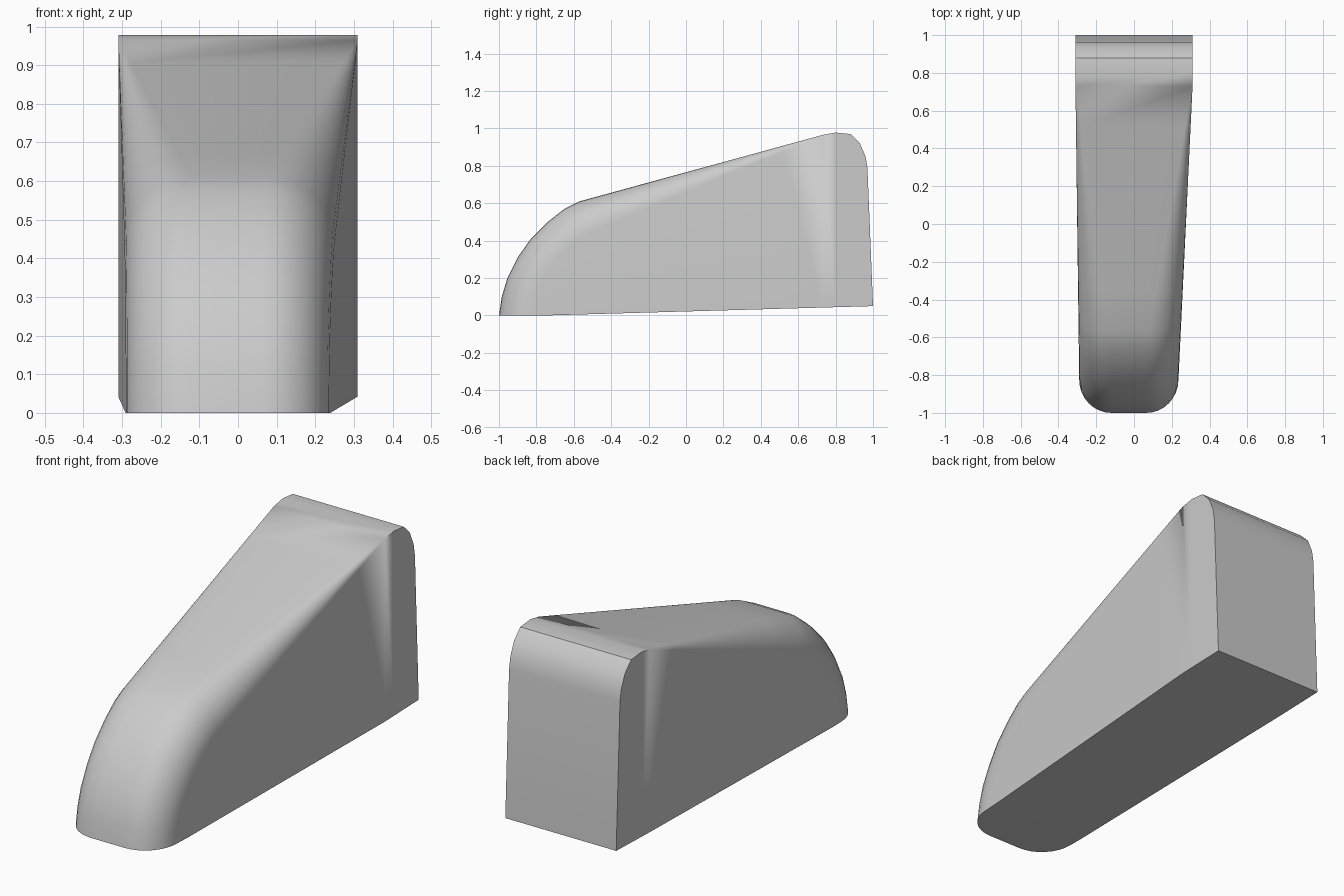
import bpy, bmesh, math
from mathutils import Vector

cube = bpy.data.objects.get("Cube")
if cube:
    bpy.data.objects.remove(cube, do_unlink=True)

grey = bpy.data.materials.new("plain grey")
grey.use_nodes = True
colour = (0.6, 0.6, 0.6, 1)
grey.diffuse_color = colour
grey.node_tree.nodes["Principled BSDF"].inputs["Base Color"].default_value = colour

# Side profile (y, z): round nose, sloping top, rounded crest, back wall
nose = [(-1, 0), (-.985, .1), (-.955, .2), (-.9, .31), (-.83, .41),
        (-.74, .5), (-.65, .57), (-.57, .61)]
crest = [(.73, .965), (.8, .978), (.88, .97), (.93, .92), (.96, .85), (.97, .79), (1, .05)]
slope = [tuple(Vector(nose[-1]).lerp(Vector(crest[0]), t / 6)) for t in range(1, 6)]
profile = nose + slope + crest
STEPS = 8


def wall_x(side, y):
    """Side wall position: widens from the nose to the back."""
    t = min(max((y + .83) / 1.56, 0), 1)
    return .235 + .075 * t if side > 0 else -(.29 + .02 * t)


def floor_z(y):
    return .05 * max(0, (y + .75) / 1.75)


def rib(i):
    """Cross-section at one profile point, rounded over at both ends."""
    y, z = profile[i]
    a, b = profile[max(i - 1, 0)], profile[min(i + 1, len(profile) - 1)]
    d = Vector((b[0] - a[0], b[1] - a[1])).normalized()
    inward = Vector((d.y, -d.x)) if i else Vector((1, 0))
    # the round-over fades to nothing at the crest
    size = min(max((.73 - y) / 1.3, 0), 1)
    halves = {}
    for side in (-1, 1):
        pts = []
        for k in range(STEPS + 1):
            ang = math.pi / 2 * k / STEPS
            p = Vector((y, z)) + inward * .175 * size * (1 - math.cos(ang))
            x = wall_x(side, p.x) - side * .17 * size * (1 - math.sin(ang))
            pts.append((x, p.x, p.y))
        halves[side] = pts
    return halves[-1][::-1] + halves[1]


bm = bmesh.new()
ribs = [[bm.verts.new(p) for p in rib(i)] for i in range(len(profile))]
# Skin over the nose, top and back
for a, b in zip(ribs, ribs[1:]):
    for k in range(len(a) - 1):
        bm.faces.new((a[k], a[k + 1], b[k + 1], b[k]))

# Flat side walls, dropped from the rib ends to the floor
feet = {}
for col in (0, -1):
    ends = [r[col] for r in ribs]
    feet[col] = [bm.verts.new((v.co.x, v.co.y, floor_z(v.co.y))) for v in ends]
    for i in range(len(ends) - 1):
        bm.faces.new((ends[i], ends[i + 1], feet[col][i + 1], feet[col][i]))

# Underside
for i in range(len(ribs) - 1):
    l, r = feet[0], feet[-1]
    bm.faces.new((l[i], l[i + 1], r[i + 1], r[i]))
bm.faces.new(ribs[0] + [feet[-1][0], feet[0][0]])

bmesh.ops.remove_doubles(bm, verts=bm.verts, dist=1e-4)
bmesh.ops.dissolve_degenerate(bm, edges=bm.edges, dist=1e-4)
bmesh.ops.recalc_face_normals(bm, faces=bm.faces)

mesh = bpy.data.meshes.new("wedge_body")
bm.to_mesh(mesh)
bm.free()
mesh.materials.append(grey)
body = bpy.data.objects.new("wedge_body", mesh)
bpy.context.collection.objects.link(body)
bpy.context.view_layer.objects.active = body
body.select_set(True)
bpy.ops.object.shade_smooth_by_angle(angle=math.radians(35))
